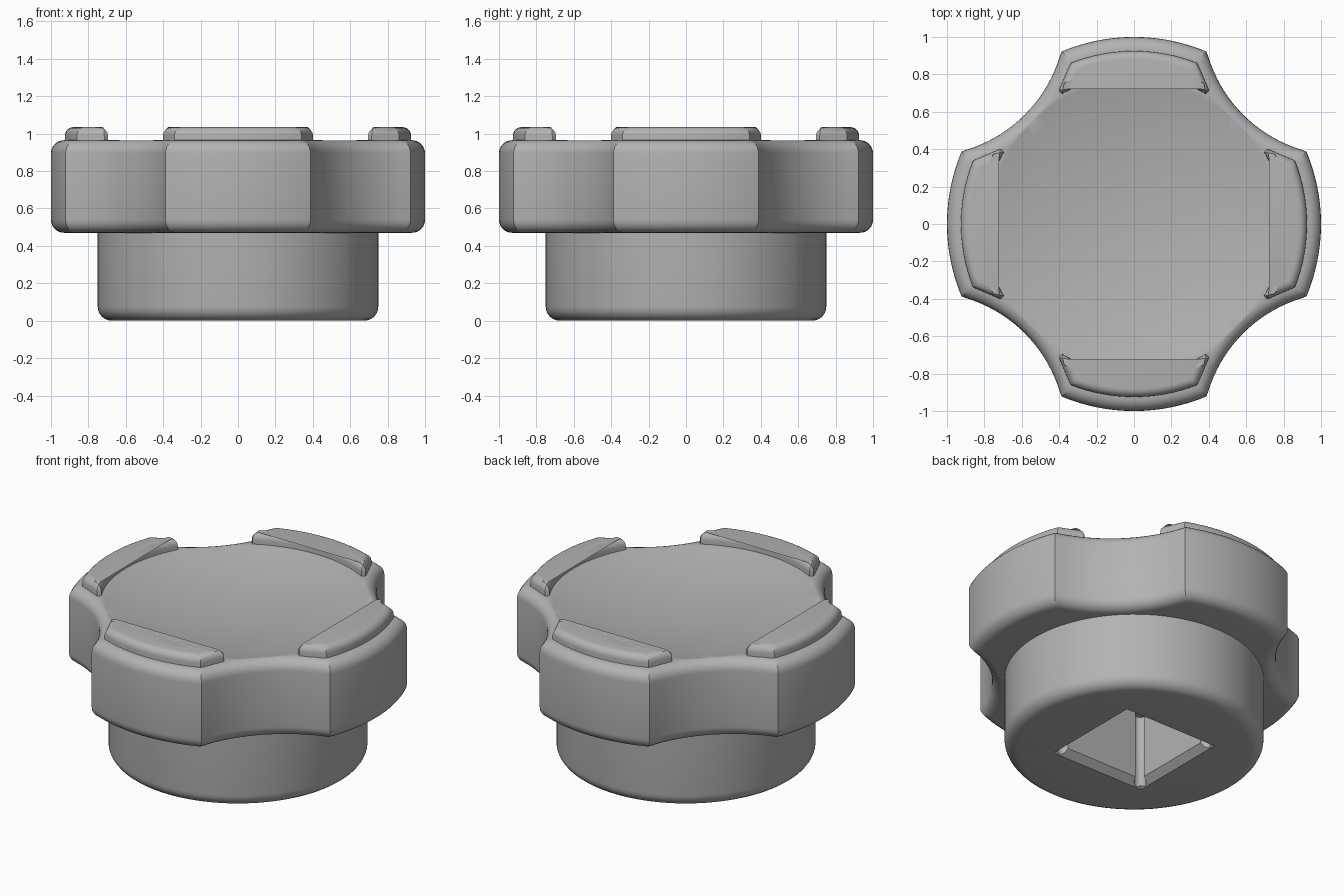
import bpy, bmesh
from math import sin, cos, pi, radians, sqrt
from mathutils import Matrix

cube = bpy.data.objects.get("Cube")
if cube:
    bpy.data.objects.remove(cube, do_unlink=True)

grey = bpy.data.materials.new("plain grey")
grey.use_nodes = True
grey.diffuse_color = (0.45, 0.45, 0.45, 1)
grey.node_tree.nodes["Principled BSDF"].inputs["Base Color"].default_value = grey.diffuse_color


def arc(radius, start, end, count, cx=0, cy=0):
    """Points on an arc, angles in degrees."""
    return [(cx + radius * cos(radians(start + (end - start) * i / count)),
             cy + radius * sin(radians(start + (end - start) * i / count)))
            for i in range(count + 1)]


def finish(bm, name):
    bmesh.ops.recalc_face_normals(bm, faces=bm.faces)
    mesh = bpy.data.meshes.new(name)
    bm.to_mesh(mesh)
    bm.free()
    obj = bpy.data.objects.new(name, mesh)
    bpy.context.collection.objects.link(obj)
    mesh.materials.append(grey)
    return obj


def prism(name, outline, low, high, round_low=0, round_high=0):
    """Extruded outline with rounded lower and upper rims."""
    bm = bmesh.new()
    base = bm.faces.new([bm.verts.new((x, y, low)) for x, y in outline])
    new = bmesh.ops.extrude_face_region(bm, geom=[base], use_keep_orig=True)["geom"]
    for v in new:
        if isinstance(v, bmesh.types.BMVert):
            v.co.z = high
    bmesh.ops.recalc_face_normals(bm, faces=bm.faces)
    for z, size in ((low, round_low), (high, round_high)):
        if size:
            rim = [e for e in bm.edges if all(abs(v.co.z - z) < 1e-5 for v in e.verts)]
            bmesh.ops.bevel(bm, geom=rim, offset=size, offset_type='OFFSET', segments=6,
                            profile=0.5, affect='EDGES', clamp_overlap=False)
    return finish(bm, name)


def select(obj):
    bpy.ops.object.select_all(action='DESELECT')
    obj.select_set(True)
    bpy.context.view_layer.objects.active = obj


def cut(target, cutter):
    mod = target.modifiers.new("cut", 'BOOLEAN')
    mod.operation = 'DIFFERENCE'
    mod.solver = 'EXACT'
    mod.object = cutter
    select(target)
    bpy.ops.object.modifier_apply(modifier=mod.name)
    bpy.data.objects.remove(cutter, do_unlink=True)


def smooth(obj, angle=28):
    select(obj)
    bpy.ops.object.shade_smooth_by_angle(angle=radians(angle))


# Grip: four convex lobes joined by four concave scallops
lobe = 22.8
scallop_r, scallop_d = 0.75, 1.576
half = math_half = 30
outline = []
for k in range(4):
    a = 90 * k
    outline += arc(1, a - lobe, a + lobe, 16)
    mid = radians(a + 45)
    outline += arc(scallop_r, a + 225 - half, a + 225 + half, 20,
                   scallop_d * cos(mid), scallop_d * sin(mid))[::-1][1:-1]
grip = prism("grip", outline, 0.47, 0.965, 0.07, 0.07)

# Shallow dish in the top
dish_r, depth = 0.78, 0.09
ball_r = (dish_r ** 2 + depth ** 2) / (2 * depth)
bm = bmesh.new()
rings = 14
top = bm.verts.new((0, 0, 0.965 - depth))
previous = None
for i in range(1, rings + 1):
    r = 0.9 * i / rings
    z = 0.965 - depth + ball_r - sqrt(ball_r ** 2 - r * r)
    ring = [bm.verts.new((x, y, z)) for x, y in arc(r, 0, 360, 96)[:-1]]
    for j in range(96):
        n = (j + 1) % 96
        if previous:
            bm.faces.new((previous[j], ring[j], ring[n], previous[n]))
        else:
            bm.faces.new((top, ring[j], ring[n]))
    previous = ring
lid = [bm.verts.new((v.co.x, v.co.y, 1.3)) for v in previous]
for j in range(96):
    n = (j + 1) % 96
    bm.faces.new((previous[j], lid[j], lid[n], previous[n]))
bm.faces.new(lid)
cut(grip, finish(bm, "dish_cutter"))
smooth(grip)

# Hub below the grip
hub = prism("hub", arc(0.75, 0, 360, 96)[:-1], 0, 0.6, 0.075, 0)

# Square socket with a chamfered mouth and round corner reliefs
s, socket_top = 0.29, 0.6


def square(size):
    return [(size, size), (-size, size), (-size, -size), (size, -size)]


cut(hub, prism("socket_cutter", square(s), -0.1, 0.9))
bm = bmesh.new()
bmesh.ops.create_cone(bm, cap_ends=True, segments=4, radius1=(s + 0.09) * sqrt(2),
                      radius2=(s - 0.05) * sqrt(2), depth=0.14,
                      matrix=Matrix.Translation((0, 0, 0.02)) @ Matrix.Rotation(pi / 4, 4, 'Z'))
cut(hub, finish(bm, "mouth_cutter"))
for x, y in square(s):
    cut(hub, prism("relief_cutter", arc(0.035, 0, 360, 20, x, y)[:-1], -0.1, 0.9))
smooth(hub)
socket_end = prism("socket_end", square(s + 0.05), socket_top, socket_top + 0.02)

# Raised ridges on the four lobes
for k, side in enumerate(("left", "back", "right", "front")):
    a = 90 * k
    shape = (arc(0.925, a - 21.5, a + 21.5, 16)
             + arc(0.82, a + 29.3, a + 29.3, 1)[:1]
             + arc(0.795, a + 29, a - 29, 20)
             + arc(0.82, a - 29.3, a - 29.3, 1)[:1])
    smooth(prism("ridge_" + side, shape, 0.88, 1.035, 0, 0.045))
